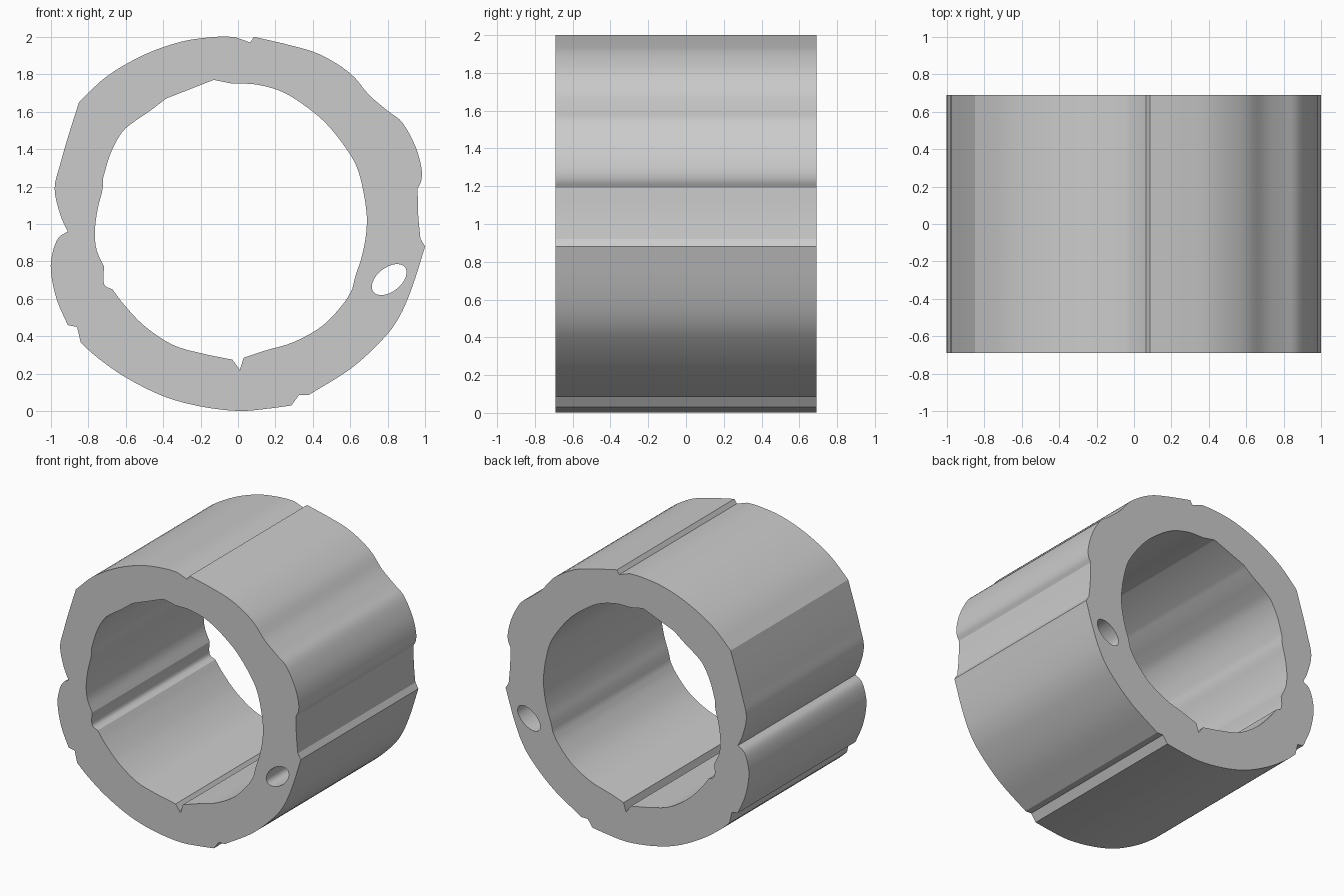
import bpy, bmesh, math
from mathutils import Vector

if "Cube" in bpy.data.objects:
    bpy.data.objects.remove(bpy.data.objects["Cube"])

HALF_DEPTH = 0.69


def smooth_run(pts, steps=4):
    """Catmull-Rom through one run of points; run ends stay sharp corners."""
    p = [Vector(q) for q in pts]
    if len(p) == 2:
        return p[:1]
    p = [2 * p[0] - p[1]] + p + [2 * p[-1] - p[-2]]
    out = []
    for a, b, c, d in zip(p, p[1:], p[2:], p[3:]):
        for i in range(steps):
            t = i / steps
            out.append(0.5 * (2 * b + (c - a) * t + (2 * a - 5 * b + 4 * c - d) * t * t
                              + (3 * b - a - 3 * c + d) * t ** 3))
    return out


def outline(runs):
    """Join runs into a closed loop; each run continues to the next one's start."""
    loop = []
    for run, following in zip(runs, runs[1:] + runs[:1]):
        loop += smooth_run(run + [following[0]])
    return loop


# Outer wall, clockwise from the upper left corner
outer = outline([
    [(-.85, 1.65), (-.70, 1.79), (-.5, 1.905), (-.3, 1.975), (-.12, 2)],
    [(-.02, 2)], [(.065, 1.97)],
    [(.085, 2), (.28, 1.955), (.44, 1.905), (.6, 1.805), (.70, 1.69), (.80, 1.605),
     (.88, 1.54), (.95, 1.41), (.98, 1.30), (.98, 1.235)],
    [(.96, 1.19), (.963, 1.05)], [(.975, .92)],
    [(1, .88), (.93, .66), (.86, .5), (.77, .38), (.6, .225)],
    [(.375, .085)], [(.325, .085)],
    [(.285, .03), (.15, .012), (0, .001), (-.2, .025), (-.4, .08), (-.6, .18), (-.75, .285)],
    [(-.84, .365)], [(-.86, .45)],
    [(-.91, .46), (-.97, .6), (-1, .75), (-.99, .85), (-.96, .925)],
    [(-.91, .96), (-.95, 1.05), (-.98, 1.19), (-.95, 1.32), (-.91, 1.46)],
])

# Bore, clockwise from its top corner
bore = outline([
    [(-.13, 1.77)],
    [(-.03, 1.75), (.1, 1.745), (.25, 1.70), (.4, 1.60), (.5, 1.505), (.6, 1.37),
     (.65, 1.26), (.685, 1.08), (.685, .95), (.66, .82), (.63, .73)],
    [(.61, .65), (.56, .57), (.45, .455), (.3, .37), (.15, .325)],
    [(.03, .285)], [(.01, .22)],
    [(-.03, .275), (-.2, .31), (-.35, .355), (-.5, .455), (-.61, .57)],
    [(-.67, .65), (-.71, .67), (-.72, .71)],
    [(-.715, .77), (-.755, .86), (-.765, .96), (-.75, 1.08), (-.725, 1.18)],
    [(-.72, 1.25), (-.68, 1.38), (-.62, 1.49), (-.55, 1.55), (-.47, 1.605)],
    [(-.385, 1.67)],
])

# Small tilted oval hole through the wall
tilt = math.radians(38)
oval = []
for i in range(32):
    a = math.tau * i / 32
    u, v = 0.107 * math.cos(a), 0.064 * math.sin(a)
    oval.append(Vector((0.808 + u * math.cos(tilt) - v * math.sin(tilt),
                        0.703 + u * math.sin(tilt) + v * math.cos(tilt))))

# Filled curve extruded along y
curve = bpy.data.curves.new("ring_sleeve", 'CURVE')
curve.dimensions = '2D'
curve.fill_mode = 'BOTH'
curve.extrude = HALF_DEPTH
for loop in (outer, bore, oval):
    spline = curve.splines.new('POLY')
    spline.points.add(len(loop) - 1)
    for point, q in zip(spline.points, loop):
        point.co = (q.x, q.y, 0, 1)
    spline.use_cyclic_u = True
ring = bpy.data.objects.new("ring_sleeve", curve)
ring.rotation_euler.x = math.pi / 2
bpy.context.collection.objects.link(ring)
bpy.context.view_layer.objects.active = ring
ring.select_set(True)
bpy.ops.object.convert(target='MESH')
ring = bpy.context.object

# Weld caps to walls and shade
bm = bmesh.new()
bm.from_mesh(ring.data)
bmesh.ops.remove_doubles(bm, verts=bm.verts, dist=1e-4)
bmesh.ops.recalc_face_normals(bm, faces=bm.faces)
bm.to_mesh(ring.data)
bm.free()
bpy.ops.object.shade_smooth_by_angle(angle=math.radians(25))
